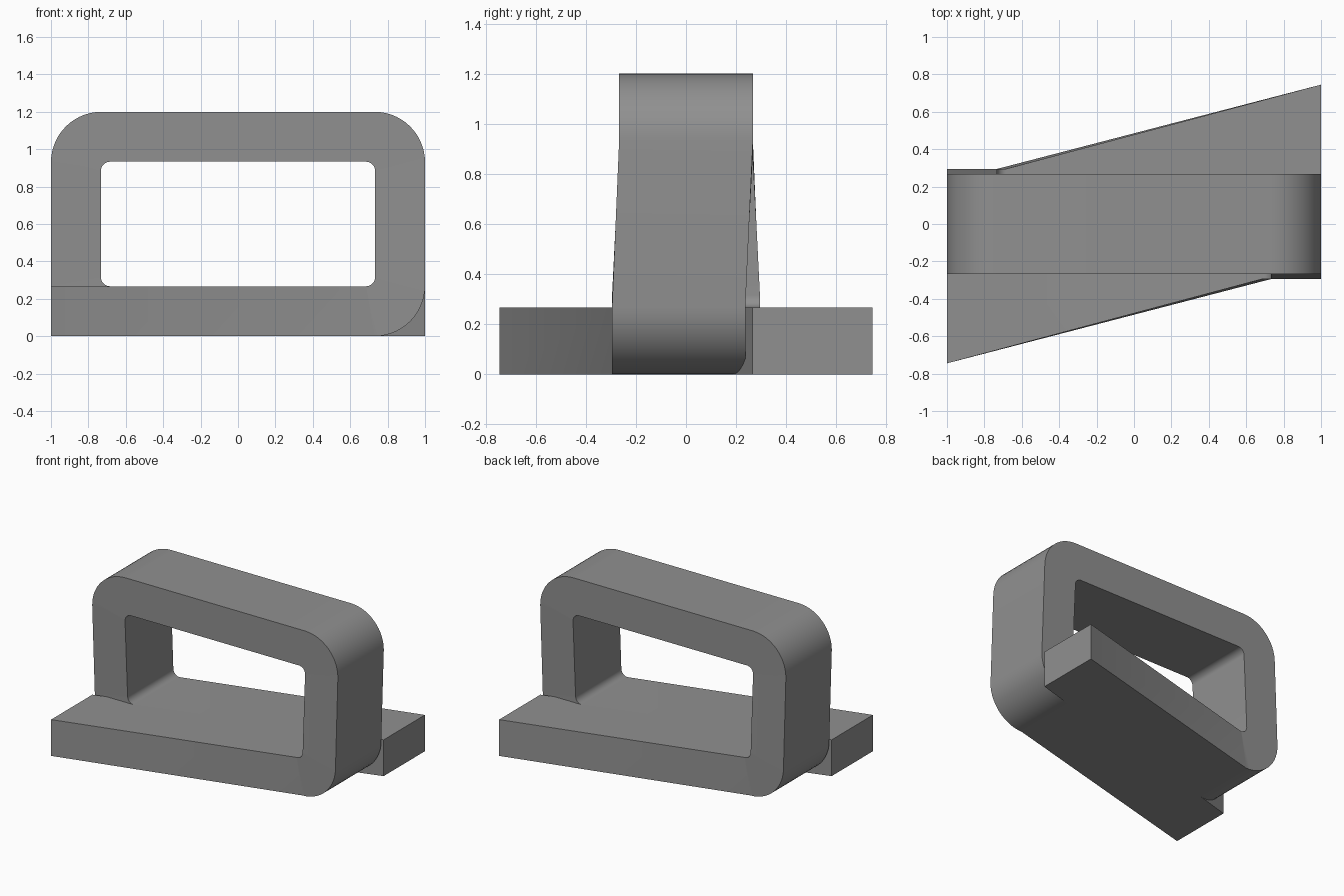
import bpy, bmesh, math

cube = bpy.data.objects.get("Cube")
if cube:
    bpy.data.objects.remove(cube, do_unlink=True)

# Single grey material
grey = bpy.data.materials.new("mid_grey")
grey.use_nodes = True
colour = (0.28, 0.28, 0.28, 1.0)
grey.diffuse_color = colour
grey.node_tree.nodes["Principled BSDF"].inputs["Base Color"].default_value = colour

THICK, HEIGHT = 0.267, 1.2
R_OUT, R_IN = 0.27, 0.05
STEPS = 14


def corner(top, y0, y1):
    """Cross-sections round the right-hand top or bottom corner."""
    sections = []
    for i in range(STEPS + 1):
        a = math.pi / 2 * i / STEPS
        if not top:
            a += math.pi / 2
        s, c = math.sin(a), math.cos(a)
        co = HEIGHT - R_OUT if top else R_OUT
        ci = HEIGHT - THICK - R_IN if top else THICK + R_IN
        outer = (1 - R_OUT + R_OUT * s, co + R_OUT * c)
        inner = (1 - THICK - R_IN + R_IN * s, ci + R_IN * c)
        sections.append((outer, inner, y0, y1))
    return sections


# Right half: top corner, leaning leg, bottom corner, then the slanted foot
half = corner(True, -0.267, 0.267) + corner(False, -0.295, 0.237)
half.append(((-1, 0), (-1, THICK), -0.745, -0.265))

# Left half is the right half turned by 180 degrees about z
turned = [((-o[0], o[1]), (-i[0], i[1]), -y1, -y0) for o, i, y0, y1 in half]
sections = turned[::-1] + half

# Loft the open loop
bm = bmesh.new()
rings = []
for (xo, zo), (xi, zi), y0, y1 in sections:
    pts = ((xo, y0, zo), (xo, y1, zo), (xi, y1, zi), (xi, y0, zi))
    rings.append([bm.verts.new(p) for p in pts])
for a, b in zip(rings, rings[1:]):
    for k in range(4):
        n = (k + 1) % 4
        bm.faces.new((a[k], a[n], b[n], b[k]))
bm.faces.new(rings[0][::-1])
bm.faces.new(rings[-1])
bmesh.ops.recalc_face_normals(bm, faces=bm.faces)

mesh = bpy.data.meshes.new("split_loop")
bm.to_mesh(mesh)
bm.free()
mesh.materials.append(grey)
loop = bpy.data.objects.new("split_loop", mesh)
bpy.context.collection.objects.link(loop)

bpy.ops.object.select_all(action='DESELECT')
loop.select_set(True)
bpy.context.view_layer.objects.active = loop
bpy.ops.object.shade_smooth_by_angle(angle=math.radians(30))
